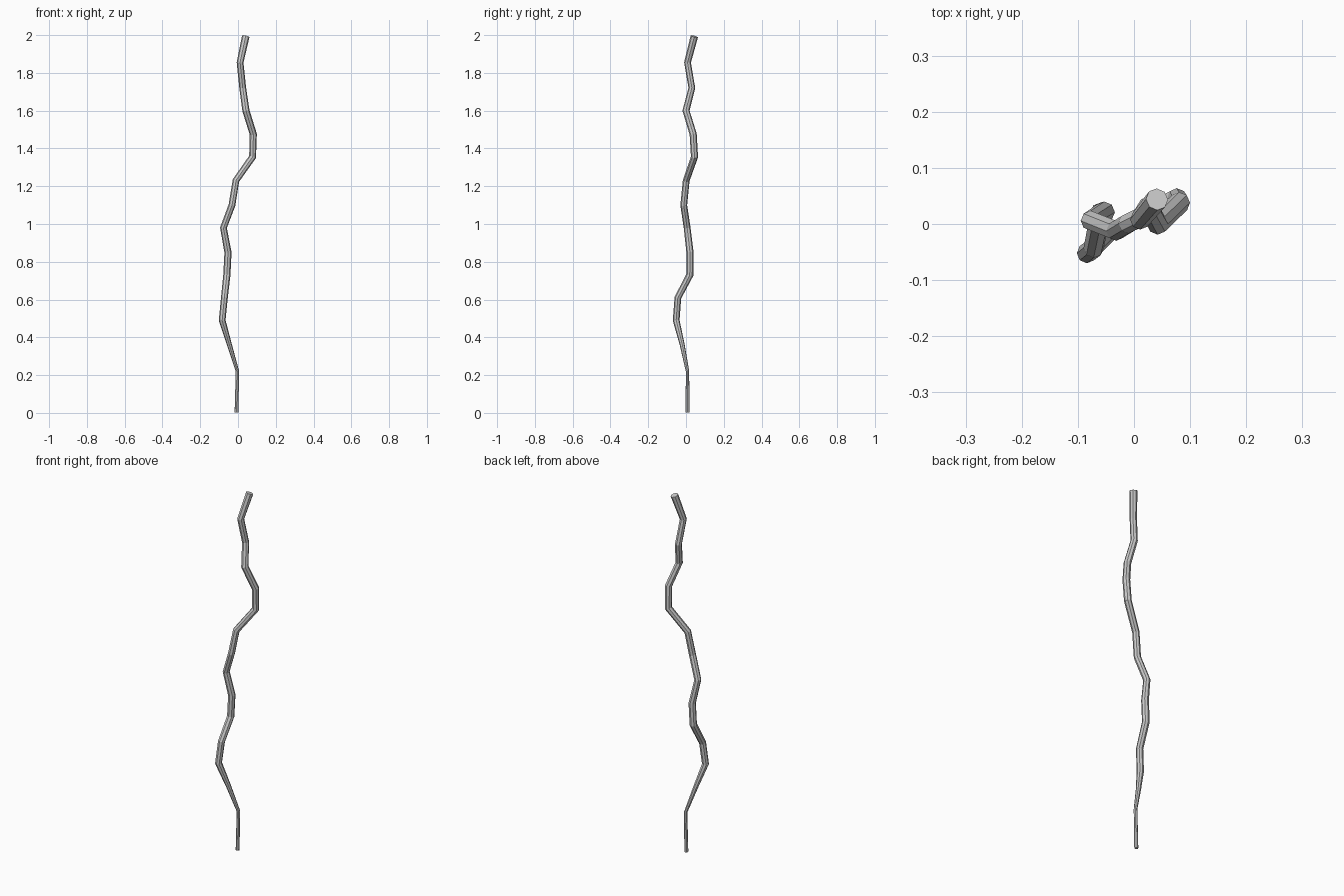
import bpy

# Centre line of the crooked stick: x, y, z, radius (thin at the foot)
path = [
    (-0.008, 0.008, 0.002, 0.010), (-0.003, 0.008, 0.22, 0.009),
    (-0.045, -0.020, 0.36, 0.013), (-0.084, -0.052, 0.49, 0.018),
    (-0.072, -0.043, 0.61, 0.018), (-0.059, 0.020, 0.73, 0.019),
    (-0.053, 0.021, 0.85, 0.019), (-0.077, 0.006, 0.98, 0.018),
    (-0.032, -0.012, 1.10, 0.018), (-0.011, 0.001, 1.23, 0.018),
    (0.077, 0.045, 1.355, 0.019), (0.081, 0.038, 1.475, 0.019),
    (0.042, 0.000, 1.60, 0.019), (0.025, 0.031, 1.72, 0.018),
    (0.011, 0.008, 1.855, 0.018), (0.041, 0.044, 1.993, 0.020),
]

# Eight-sided tube swept along the path, with closed ends
curve = bpy.data.curves.new("stick", "CURVE")
curve.dimensions = "3D"
curve.bevel_depth = 1.0
curve.bevel_resolution = 2
curve.use_fill_caps = True
spline = curve.splines.new("POLY")
spline.points.add(len(path) - 1)
for point, (x, y, z, r) in zip(spline.points, path):
    point.co = (x, y, z, 1)
    point.radius = r
spline.use_smooth = False

stick = bpy.data.objects.new("stick", curve)
bpy.context.collection.objects.link(stick)
bpy.context.view_layer.objects.active = stick
stick.select_set(True)
bpy.ops.object.convert(target="MESH")
bpy.ops.object.shade_flat()
